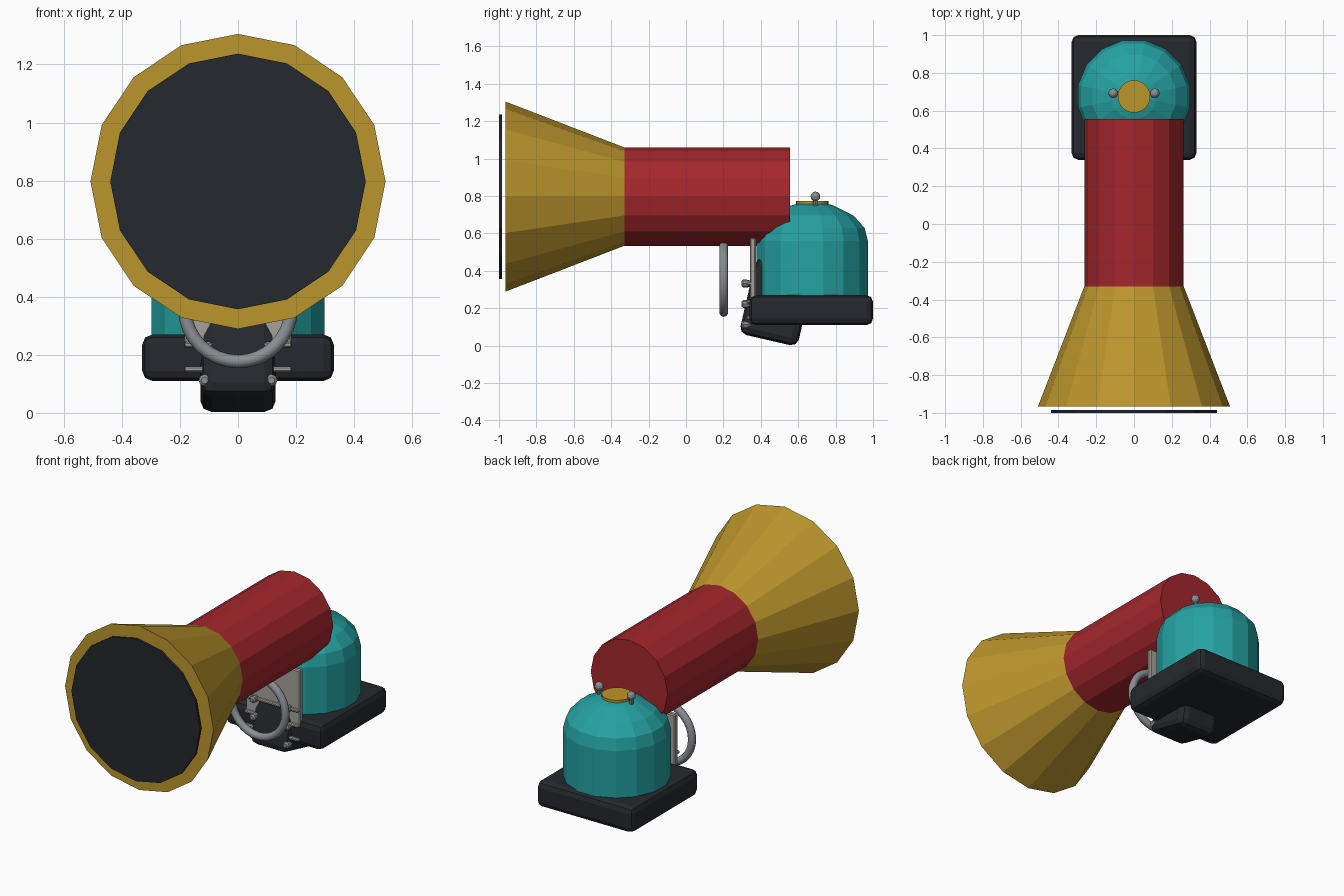
import bpy, bmesh
from math import sin, cos, pi, radians
from mathutils import Matrix

if "Cube" in bpy.data.objects:
    bpy.data.objects.remove(bpy.data.objects["Cube"])


def mat(name, rgb):
    m = bpy.data.materials.new(name)
    m.diffuse_color = (*rgb, 1)
    m.use_nodes = True
    m.node_tree.nodes["Principled BSDF"].inputs["Base Color"].default_value = m.diffuse_color
    return m


GOLD = mat("gold", (0.50, 0.30, 0.025))
RED = mat("red", (0.37, 0.02, 0.025))
TEAL = mat("teal", (0.018, 0.36, 0.36))
BLACK = mat("black", (0.018, 0.022, 0.026))
STONE = mat("warm_grey", (0.38, 0.36, 0.33))
STEEL = mat("steel", (0.25, 0.28, 0.30))


def finish(name, bm, m):
    bmesh.ops.recalc_face_normals(bm, faces=bm.faces)
    me = bpy.data.meshes.new(name)
    bm.to_mesh(me)
    bm.free()
    me.materials.append(m)
    ob = bpy.data.objects.new(name, me)
    bpy.context.collection.objects.link(ob)
    return ob


def lathe(name, profile, n, m, loc, axis="Z", phase=0.0):
    """Closed, capped solid from (radius, height) pairs."""
    bm = bmesh.new()
    rings = [[bm.verts.new((r * cos(2 * pi * (i + phase) / n),
                            r * sin(2 * pi * (i + phase) / n), h))
              for i in range(n)] for r, h in profile]
    for a, b in zip(rings, rings[1:]):
        for i in range(n):
            j = (i + 1) % n
            bm.faces.new((a[i], a[j], b[j], b[i]))
    bm.faces.new(rings[0])
    bm.faces.new(rings[-1])
    if axis == "Y":
        bm.transform(Matrix.Rotation(-pi / 2, 4, "X"))
    bm.transform(Matrix.Translation(loc))
    return finish(name, bm, m)


def box(name, size, loc, m, bevel=0.0, segments=1, tilt=0.0):
    bm = bmesh.new()
    bmesh.ops.create_cube(bm, size=1)
    bm.transform(Matrix.Diagonal((*size, 1)))
    if bevel:
        bmesh.ops.bevel(bm, geom=bm.edges[:], offset=bevel, segments=segments,
                        profile=0.5, affect="EDGES")
    bm.transform(Matrix.Translation(loc) @ Matrix.Rotation(tilt, 4, "X"))
    return finish(name, bm, m)


def ball(name, r, loc, m):
    bm = bmesh.new()
    bmesh.ops.create_uvsphere(bm, u_segments=10, v_segments=6, radius=r)
    bm.transform(Matrix.Translation(loc))
    return finish(name, bm, m)


# Horn, barrel and detached front disc
lathe("horn", [(0.508, -0.965), (0.263, -0.33)], 16, GOLD, (0, 0, 0.797), "Y")
lathe("barrel", [(0.263, -0.33), (0.263, 0.555)], 16, RED, (0, 0, 0.797), "Y")
lathe("front_disc", [(0.44, -1.0), (0.44, -0.985)], 16, BLACK, (0, 0, 0.797), "Y")

# Dome housing with cap plate
lathe("dome", [(0.303, 0.2), (0.303, 0.56), (0.285, 0.63), (0.225, 0.695),
               (0.12, 0.748), (0.06, 0.765)], 16, TEAL, (0, 0.675, 0), "Z", 0.5)
lathe("cap_plate", [(0.086, 0.75), (0.086, 0.773)], 24, GOLD, (0, 0.675, 0))

# Base slab and tilted foot block
box("base", (0.66, 0.66, 0.16), (0, 0.67, 0.19), BLACK, 0.035, 2)
box("foot_block", (0.26, 0.32, 0.42), (0, 0.486, 0.2345), BLACK, 0.04, 2, radians(-13))

# Back plate with cross bars
box("plate", (0.37, 0.032, 0.43), (0, 0.357, 0.36), STONE, 0.006)
for i, z in enumerate((0.15, 0.235, 0.33)):
    box(f"plate_bar_{i}", (0.37, 0.03, 0.018), (0, 0.338, z), STONE, 0.005)

# Studs on the plate and knobs on the dome, mirrored left and right
for s, side in ((-1, "left"), (1, "right")):
    for i, z in enumerate((0.112, 0.222, 0.332)):
        lathe(f"stud_{side}_{i}", [(0.012, 0.297), (0.021, 0.305), (0.021, 0.325),
                                   (0.012, 0.36)], 8, STEEL, (s * 0.115, 0, z), "Y")
    ball(f"knob_{side}", 0.026, (s * 0.11, 0.692, 0.798), STEEL)
    lathe(f"knob_stem_{side}", [(0.012, 0.74), (0.012, 0.79)], 8, STEEL,
          (s * 0.11, 0.692, 0))

# Hand ring
bpy.ops.mesh.primitive_torus_add(major_radius=0.183, minor_radius=0.023,
                                 major_segments=32, minor_segments=10,
                                 location=(0, 0.202, 0.36), rotation=(pi / 2, 0, 0))
ring = bpy.context.object
ring.name = "hand_ring"
ring.data.materials.append(STEEL)
bpy.ops.object.shade_smooth_by_angle(angle=radians(40))
